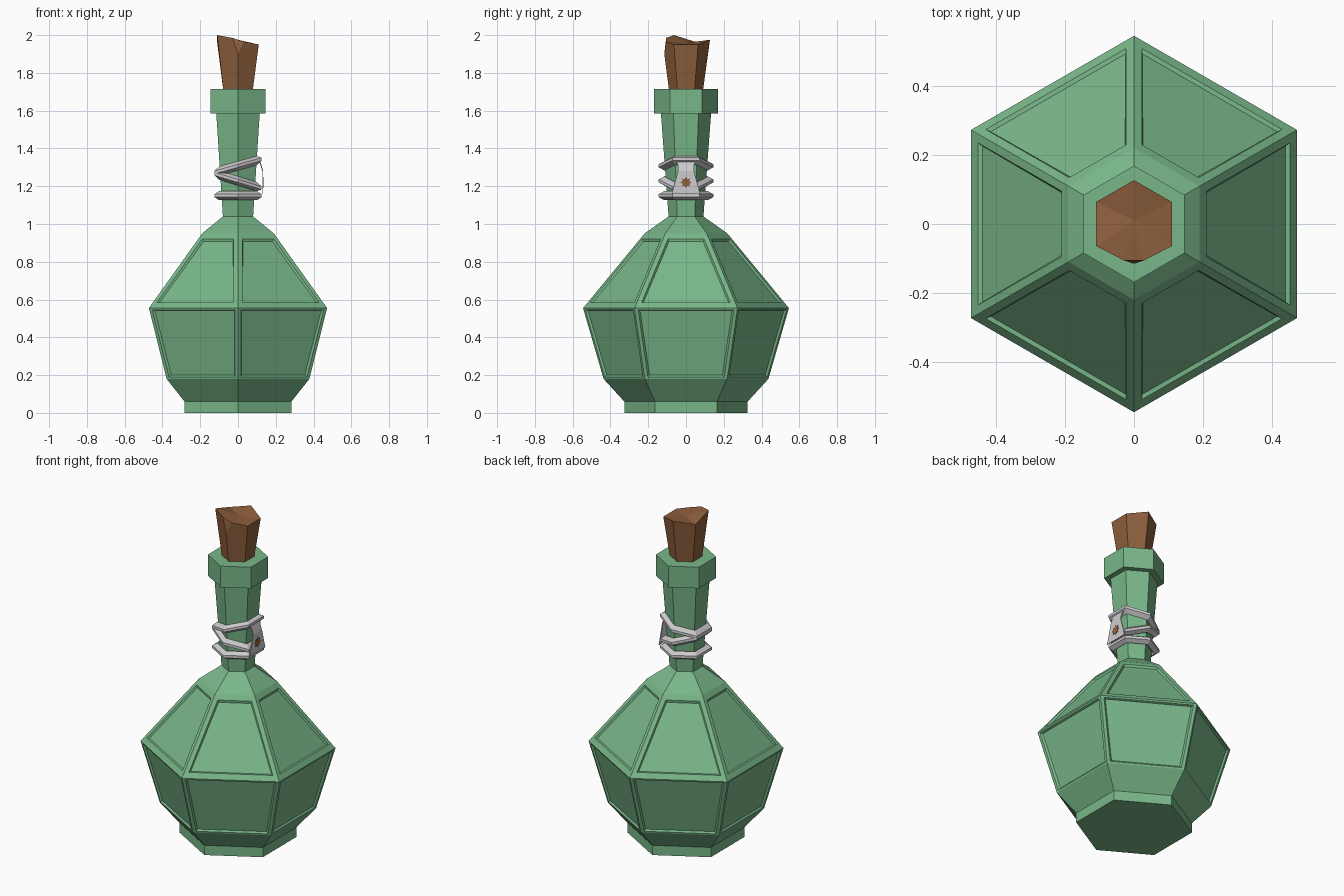
import bpy, bmesh, math
from mathutils import Vector

if "Cube" in bpy.data.objects:
    bpy.data.objects.remove(bpy.data.objects["Cube"])


def material(name, rgb):
    m = bpy.data.materials.new(name)
    m.diffuse_color = (*rgb, 1)
    m.use_nodes = True
    m.node_tree.nodes["Principled BSDF"].inputs["Base Color"].default_value = m.diffuse_color
    return m


GREEN = material("green glass", (0.19, 0.47, 0.25))
BROWN = material("cork brown", (0.27, 0.115, 0.046))
GREY = material("pale grey", (0.62, 0.60, 0.62))


def finish(bm, name, mat):
    bmesh.ops.remove_doubles(bm, verts=bm.verts, dist=1e-5)
    bmesh.ops.recalc_face_normals(bm, faces=bm.faces)
    me = bpy.data.meshes.new(name)
    bm.to_mesh(me)
    bm.free()
    me.materials.append(mat)
    ob = bpy.data.objects.new(name, me)
    bpy.context.collection.objects.link(ob)
    return ob


def hexagon(apothem, z):
    """Six points with corners on the front and back."""
    r = apothem / math.cos(math.pi / 6)
    return [Vector((r * math.cos(a), r * math.sin(a), z))
            for a in (math.radians(60 * i - 90) for i in range(6))]


def add_face(bm, pts):
    return bm.faces.new([bm.verts.new(p) for p in pts])


def panel(bm, a, b, c, d, side, low, high, depth=0.01):
    """Quad wall (a, b below, c, d above) with a recessed trapezoid panel."""
    u = (b - a).normalized()
    up = ((c + d) / 2 - (a + b) / 2)
    h = up.length
    n = u.cross(up).normalized()
    mid0, mid1 = (a + b) / 2, (c + d) / 2
    w0, w1 = (b - a).length / 2, (c - d).length / 2

    def row(dist):
        t = dist / h
        m, w = mid0.lerp(mid1, t), w0 + (w1 - w0) * t - side
        return m - u * w, m + u * w
    p, q = row(low)
    s, r = row(h - high)
    outer, rim = [a, b, c, d], [p, q, r, s]
    inner = []
    centre = sum(rim, Vector()) / 4
    for v in rim:
        inner.append(v + (centre - v).normalized() * 0.012 - n * depth)
    for i in range(4):
        j = (i + 1) % 4
        add_face(bm, [outer[i], outer[j], rim[j], rim[i]])
        add_face(bm, [rim[i], rim[j], inner[j], inner[i]])
    add_face(bm, inner)


# bottle: hexagonal profile with panelled belly and shoulder walls
profile = [(0.283, 0), (0.283, 0.06), (0.378, 0.18), (0.472, 0.555), (0.19, 0.95),
           (0.08, 1.04), (0.115, 1.585), (0.146, 1.585), (0.146, 1.715)]
insets = {2: (0.018, 0.01, 0.01), 3: (0.026, 0.035, 0.035)}
rings = [hexagon(*p) for p in profile]
bm = bmesh.new()
for k in range(len(rings) - 1):
    for i in range(6):
        j = (i + 1) % 6
        quad = (rings[k][i], rings[k][j], rings[k + 1][j], rings[k + 1][i])
        if k in insets:
            panel(bm, *quad, *insets[k])
        else:
            add_face(bm, quad)
add_face(bm, rings[0][::-1])
add_face(bm, rings[-1])
finish(bm, "bottle", GREEN)

# cork: flared hexagon with an uneven top and a chipped front corner
bm = bmesh.new()
base = hexagon(0.077, 1.70)
top = hexagon(0.11, 1.95)
for v, z in zip(top, (1.90, 1.95, 1.95, 1.975, 1.96, 2.0)):
    v.z = z
top[0].y = -0.115
chip_r, chip_l = Vector((0.03, -0.105, 1.966)), Vector((-0.03, -0.105, 1.985))
for i in range(1, 5):
    add_face(bm, [base[i], base[i + 1], top[i + 1], top[i]])
add_face(bm, [base[0], base[1], top[1], chip_r, top[0]])
add_face(bm, [base[5], base[0], top[0], chip_l, top[5]])
add_face(bm, [top[0], chip_r, chip_l])
edge = [chip_r] + top[1:] + [chip_l]
centre = Vector((0, 0.01, 1.96))
for i in range(len(edge)):
    add_face(bm, [edge[i], edge[(i + 1) % len(edge)], centre])
add_face(bm, base[::-1])
finish(bm, "cork", BROWN)

# neck wire: three hexagonal loops, two of them tilted
section = [(0.125, 0.008), (0.10, 0.024), (0.08, 0.0), (0.10, -0.024), (0.125, -0.008)]
for name, z, slope in (("lower_wire", 1.15, 0), ("middle_wire", 1.228, -0.30),
                       ("upper_wire", 1.308, 0.28)):
    bm = bmesh.new()
    loops = [hexagon(r, z + dz) for r, dz in section]
    for loop in loops:
        for v in loop:
            v.z += slope * v.x
    for k in range(len(loops)):
        nxt = loops[(k + 1) % len(loops)]
        for i in range(6):
            j = (i + 1) % 6
            add_face(bm, [loops[k][i], loops[k][j], nxt[j], nxt[i]])
    finish(bm, name, GREY)

# tag: thin flared plate hanging on the right side
bm = bmesh.new()
rows = [(0.131, 0.075, 1.16), (0.131, 0.042, 1.28), (0.122, 0.042, 1.31), (0.108, 0.06, 1.355)]
for (x0, w0, z0), (x1, w1, z1) in zip(rows, rows[1:]):
    add_face(bm, [(x0, -w0, z0), (x0, w0, z0), (x1, w1, z1), (x1, -w1, z1)])
tag = finish(bm, "tag", GREY)
mod = tag.modifiers.new("thickness", "SOLIDIFY")
mod.thickness = 0.005
mod.offset = 0

# tag mark: small eight-pointed plate
bm = bmesh.new()
pts = []
for i in range(16):
    a, r = math.pi * i / 8, (0.03 if i % 2 == 0 else 0.019)
    pts.append(Vector((0.132, r * math.cos(a), 1.22 + r * math.sin(a))))
f = add_face(bm, pts)
ext = bmesh.ops.extrude_face_region(bm, geom=[f])
bmesh.ops.translate(bm, vec=(0.004, 0, 0),
                    verts=[v for v in ext["geom"] if isinstance(v, bmesh.types.BMVert)])
finish(bm, "tag_mark", BROWN)
